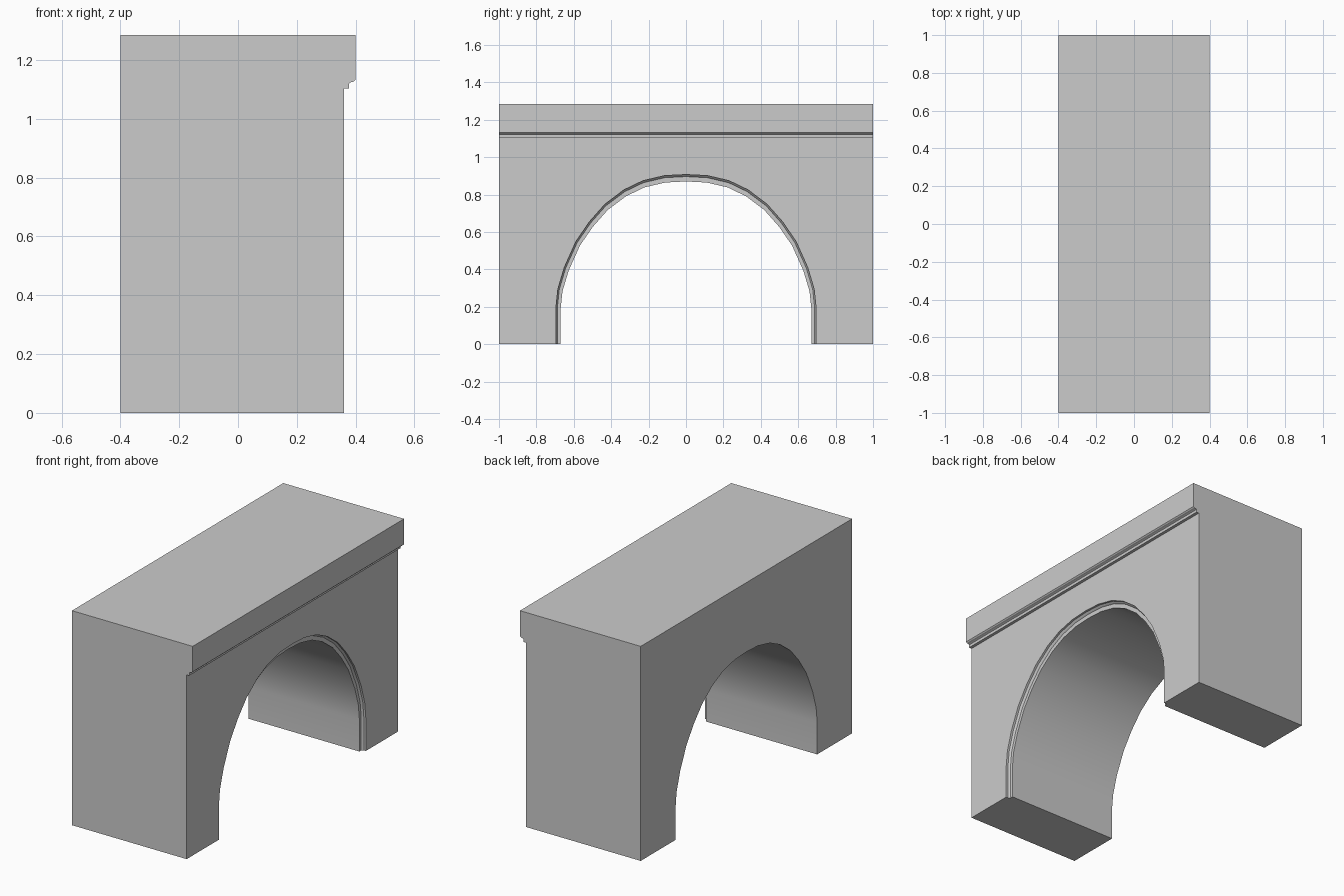
import bpy, bmesh

if "Cube" in bpy.data.objects:
    bpy.data.objects.remove(bpy.data.objects["Cube"])


def loft(name, sections):
    """Closed solid skinned through matching rings of points."""
    bm = bmesh.new()
    rings = [[bm.verts.new(p) for p in s] for s in sections]
    n = len(rings[0])
    for a, b in zip(rings, rings[1:]):
        for i in range(n):
            j = (i + 1) % n
            bm.faces.new((a[i], a[j], b[j], b[i]))
    bm.faces.new(rings[0])
    bm.faces.new(rings[-1])
    bmesh.ops.recalc_face_normals(bm, faces=bm.faces)
    mesh = bpy.data.meshes.new(name)
    bm.to_mesh(mesh)
    bm.free()
    obj = bpy.data.objects.new(name, mesh)
    bpy.context.collection.objects.link(obj)
    return obj


# Wall block with stepped cornice, profile in x/z swept along y
profile = [(-0.4, 0), (0.36, 0), (0.36, 1.104), (0.378, 1.104), (0.378, 1.121),
           (0.385, 1.125), (0.394, 1.127), (0.4, 1.133), (0.4, 1.285), (-0.4, 1.285)]
wall = loft("arched_wall", [[(x, y, z) for x, z in profile] for y in (-1, 1)])

# Half outline of the outer arch edge, from foot to crown
half = [(0.695, -0.1), (0.695, 0.2), (0.685, 0.295), (0.65, 0.412), (0.588, 0.55),
        (0.516, 0.655), (0.434, 0.748), (0.332, 0.825), (0.23, 0.874), (0.115, 0.901)]
outline = half + [(0, 0.907)] + [(-y, z) for y, z in reversed(half)]


def arch(x, t):
    """Arch outline at depth x; t runs from inner opening (0) to outer rim (1)."""
    sy = (0.67 + 0.025 * t) / 0.695
    sz = (0.87 + 0.037 * t) / 0.907
    return [(x, y * sy, z * sz if z > 0 else z) for y, z in outline]


# Tunnel cutter with a stepped recess on the +x face
steps = [(-0.5, 0), (0.335, 0), (0.335, 0.7), (0.341, 0.8), (0.347, 1), (0.5, 1)]
cutter = loft("arch_cutter", [arch(x, t) for x, t in steps])
cutter.hide_render = True

cut = wall.modifiers.new("arch_opening", "BOOLEAN")
cut.operation = "DIFFERENCE"
cut.solver = "EXACT"
cut.object = cutter
bpy.context.view_layer.objects.active = wall
wall.select_set(True)
bpy.ops.object.modifier_apply(modifier=cut.name)
bpy.data.objects.remove(cutter)

# Smooth tunnel, sharp mouldings
bpy.ops.object.shade_smooth_by_angle(angle=0.45)
